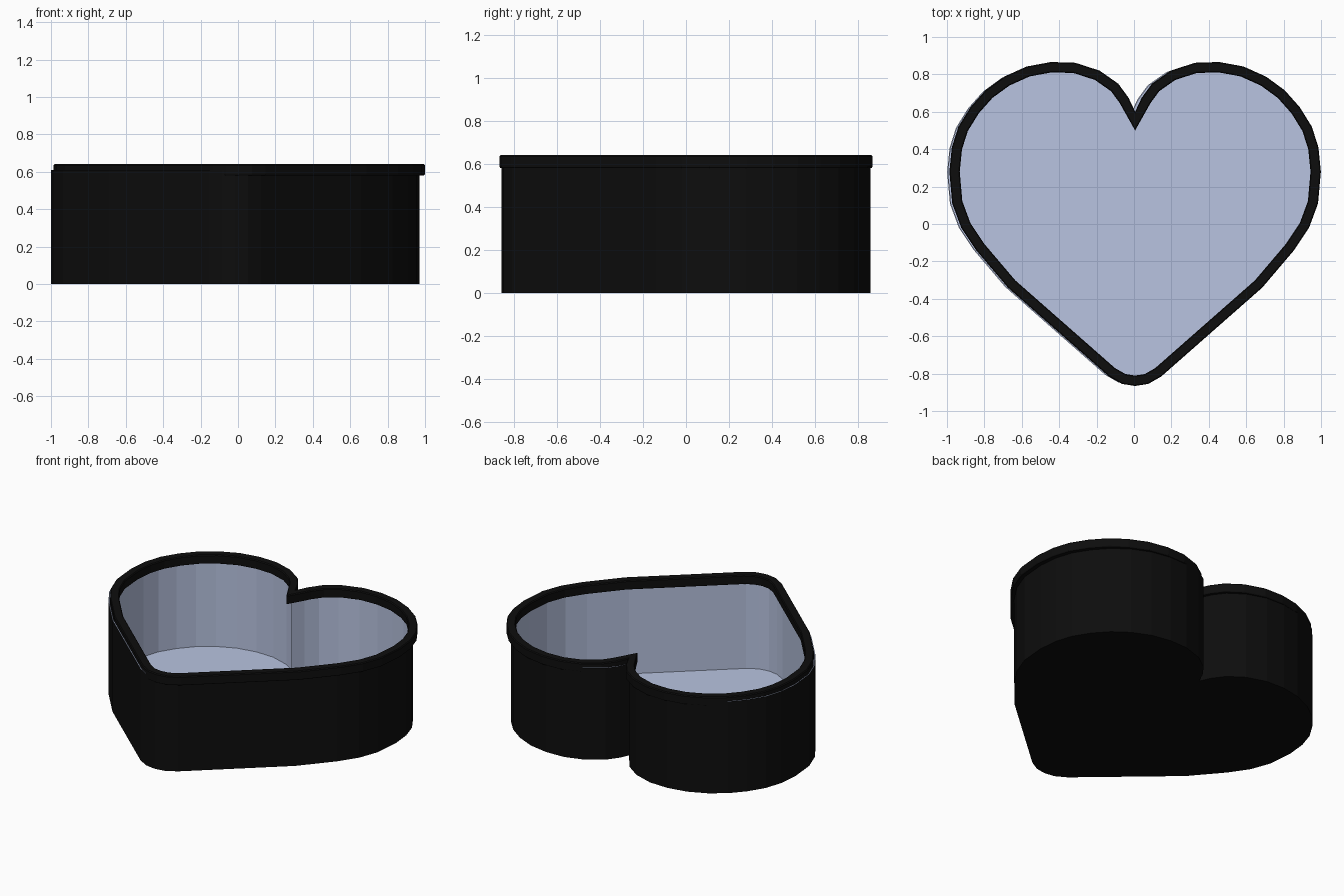
import bpy, bmesh
from mathutils import Vector

if "Cube" in bpy.data.objects:
    bpy.data.objects.remove(bpy.data.objects["Cube"])

# Right half of the heart outline, from the notch clockwise to the bottom tip
HALF = [(0, .60), (.035, .675), (.09, .75), (.19, .82), (.32, .862), (.45, .866),
        (.58, .842), (.70, .788), (.80, .715), (.88, .625), (.945, .52), (.98, .41),
        (.993, .28), (.978, .11), (.93, -.02), (.85, -.14), (.68, -.34),
        (.14, -.815), (.07, -.855), (0, -.866)]
HEART = [Vector(p) for p in HALF + [(-x, y) for x, y in HALF[-2:0:-1]]]


def material(name, color):
    m = bpy.data.materials.new(name)
    m.diffuse_color = color
    m.use_nodes = True
    m.node_tree.nodes["Principled BSDF"].inputs["Base Color"].default_value = m.diffuse_color
    return m


def inset(points, d):
    """Move a clockwise outline inwards by d with limited mitres."""
    out = []
    for i, p in enumerate(points):
        a = (p - points[i - 1]).normalized()
        b = (points[(i + 1) % len(points)] - p).normalized()
        n = Vector((a.y + b.y, -a.x - b.x)).normalized()
        c = max(n.dot(Vector((a.y, -a.x))), .55)
        out.append(p + n * (d / c))
    return out


def loft(name, sections, mats, mat_ids, closed):
    """Bridge outlines (points, z); closed rings join up, open ones get end caps."""
    bm = bmesh.new()
    rings = [[bm.verts.new((p.x, p.y, z)) for p in pts] for pts, z in sections]
    n, k = len(rings[0]), len(rings)
    for j in range(k if closed else k - 1):
        r, s = rings[j], rings[(j + 1) % k]
        for i in range(n):
            f = bm.faces.new((r[i], r[(i + 1) % n], s[(i + 1) % n], s[i]))
            f.material_index = mat_ids[j]
    if not closed:
        for ring, idx in ((rings[0], mat_ids[0]), (rings[-1], mat_ids[-1])):
            bm.faces.new(ring).material_index = idx
    bmesh.ops.recalc_face_normals(bm, faces=bm.faces)
    me = bpy.data.meshes.new(name)
    bm.to_mesh(me)
    bm.free()
    for m in mats:
        me.materials.append(m)
    ob = bpy.data.objects.new(name, me)
    bpy.context.collection.objects.link(ob)
    return ob


black = material("black", (.004, .004, .004, 1))
pale = material("pale_blue", (.48, .55, .75, 1))

# Thin-walled heart box: black outside, pale lining
body = [Vector((p.x * .991 - .015, p.y * .99)) for p in HEART]
lining = inset(body, .006)
loft("heart_box", [(body, 0), (body, .61), (lining, .61), (lining, .006)],
     [black, pale], [0, 1, 1], False)

# Black rim band, sitting slightly to the right of the box
rim = [Vector((p.x + .006, p.y)) for p in HEART]
loft("rim", [(inset(rim, d), z) for d, z in
             ((.004, .58), (0, .586), (0, .634), (.005, .64),
              (.050, .64), (.055, .634), (.055, .586), (.051, .58))],
     [black], [0] * 8, True)
